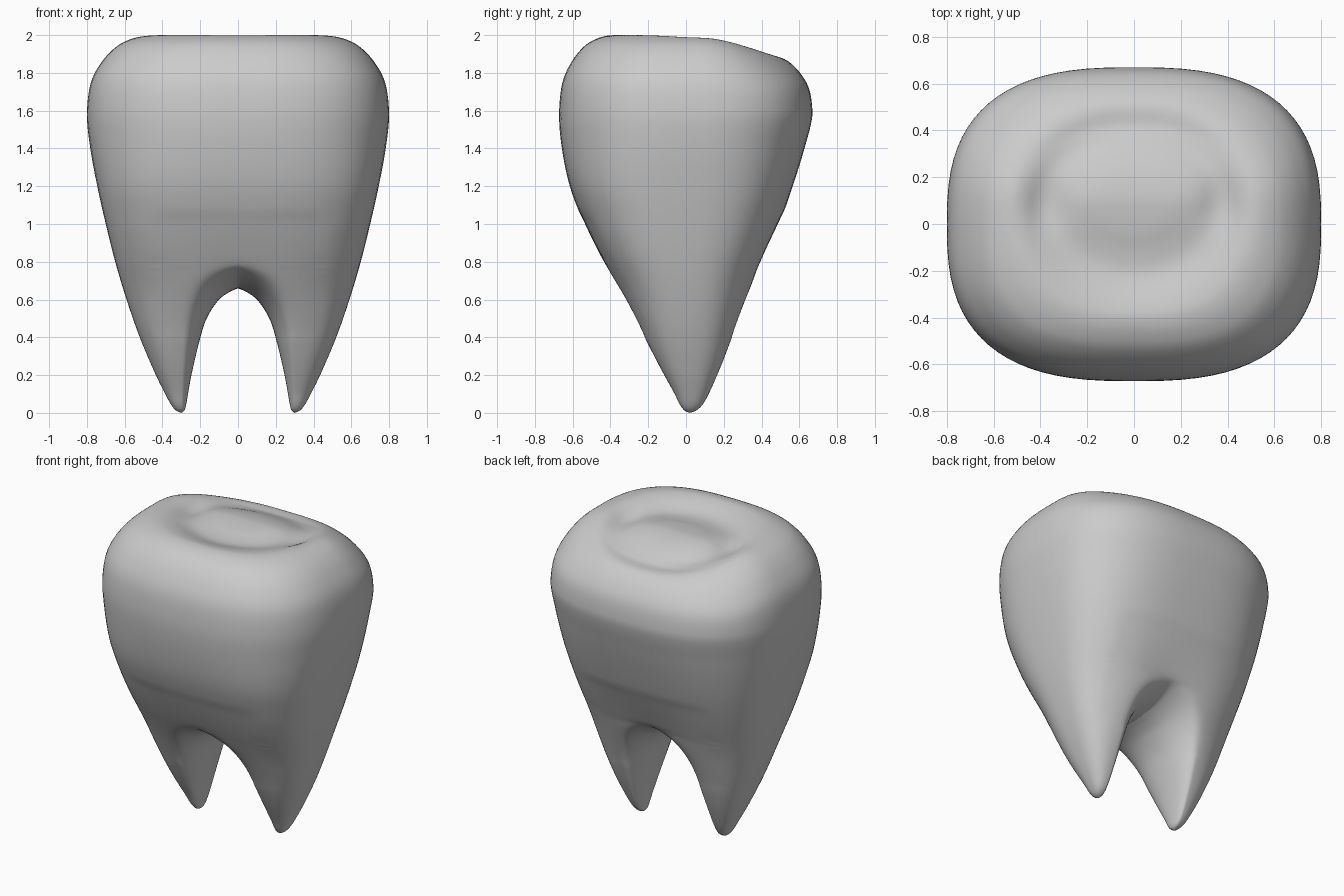
import bpy, bmesh, math

if "Cube" in bpy.data.objects:
    bpy.data.objects.remove(bpy.data.objects["Cube"])

ARC, INNER = 40, 28      # segments around the outer half and the inner root wall
FORK = 0.78              # height where the body splits into two roots


def curve(table, t):
    """Smooth interpolation through sorted (t, value) pairs."""
    n = len(table)
    if t <= table[0][0]:
        return table[0][1]
    if t >= table[-1][0]:
        return table[-1][1]
    i = max(k for k in range(n - 1) if table[k][0] <= t)

    def slope(k):
        a, b = table[max(k - 1, 0)], table[min(k + 1, n - 1)]
        return (b[1] - a[1]) / (b[0] - a[0])
    (t0, v0), (t1, v1) = table[i], table[i + 1]
    h = t1 - t0
    s = (t - t0) / h
    return ((2*s**3 - 3*s**2 + 1) * v0 + (s**3 - 2*s**2 + s) * h * slope(i)
            + (3*s**2 - 2*s**3) * v1 + (s**3 - s**2) * h * slope(i + 1))


# Silhouette profiles by height
SIDE = [(0, .30), (.01, .325), (.04, .352), (.1, .385), (.2, .435), (.4, .52), (.6, .59), (.8, .65),
        (1, .70), (1.2, .745), (1.4, .782), (1.58, .80), (1.76, .785)]
FRONT = [(0, .02), (.01, -.005), (.04, -.03), (.1, -.06), (.2, -.115), (.4, -.225), (.6, -.335),
         (.78, -.435), (.9, -.495), (1, -.54), (1.2, -.615), (1.4, -.657), (1.58, -.672), (1.76, -.657)]
BACK = [(0, .02), (.01, .05), (.04, .085), (.1, .12), (.2, .165), (.4, .25), (.6, .335), (.8, .415),
        (1, .495), (1.2, .565), (1.4, .627), (1.58, .67), (1.76, .665)]
# Root axis and arch by relative height below the fork
AXIS = [(0, .30), (.5, .292), (.7, .278), (.85, .235), (.93, .175), (.97, .11), (1, 0)]
ARCH = [(0, .30), (.02, .283), (.08, .273), (.3, .247), (.6, .20), (.76, .165), (.91, .10), (.97, .045), (1, 0)]
# Crown rounding: scale and height along the cap
CAP_S = [(-.12, .985), (0, 1), (.12, .975), (.24, .9), (.36, .8), (.46, .7), (.55, .6), (.64, .5), (1, 0)]
CAP_Z = [(-.12, 1.415), (0, 1.58), (.12, 1.745), (.24, 1.86), (.36, 1.942), (.46, 1.982), (.55, 2), (.64, 2), (1, 2)]


def power(v, e):
    return math.copysign(abs(v) ** e, v)


def smooth(a, b, v):
    v = min(max((v - a) / (b - a), 0), 1)
    return v * v * (3 - 2 * v)


def chew(x, y):
    """Depth of the groove ring, side pits and front slope of the biting surface."""
    r = math.hypot(x / .40, (y - .10) / .36)
    ring = math.exp(-((r - .92) / .27) ** 2)
    pits = math.exp(-((abs(x) - .38) / .09) ** 2 - ((y - .09) / .12) ** 2)
    front = smooth(.12, -.2, y) * smooth(1.1, .5, r)
    return .04 * ring + .025 * pits + .02 * smooth(1, .5, r) + .025 * front


def section(z):
    return curve(SIDE, z), curve(FRONT, z), curve(BACK, z), 2.4 + .5 * smooth(.1, 1, z) - .2 * smooth(1.1, 1.5, z)


def flank(x, z, own, back):
    """Depth factor of the wall: the body outline above, each root's own below."""
    side, n = section(z)[0], section(z)[3]
    body = max(1 - min(x / side, 1) ** n, 0) ** (1 / n)
    w = smooth(.2, FORK, z)
    dent = (.09 if back else .03) * math.exp(-(x / .17) ** 2) * smooth(1.1, .75, z) * w
    return w * body + (1 - w) * own - dent * own


def outer(z, axis, scale=1.0):
    """Half outline of the body or root on the +x side, front to back."""
    side, f, b, n = section(z)
    mid, rad = (f + b) / 2, (b - f) / 2
    pts = []
    for i in range(ARC + 1):
        a = math.pi * (i / ARC - .5)
        c = math.cos(a) if 0 < i < ARC else 0
        x = axis + (side - axis) * power(c, 2 / n)
        own = abs(math.sin(a)) ** (2 / n)
        y = mid + math.copysign(rad * flank(x, z, own, a > 0), a) if own > 1e-6 else mid
        pts.append((x * scale, y * scale, z))
    return pts


def inner(u):
    """Arch-side outline of a root, back to front, without its ends."""
    z, axis, arch = FORK * u, curve(AXIS, u), curve(ARCH, u)
    _, f, b, _ = section(z)
    pts = []
    for i in range(1, INNER):
        a = math.pi * (.5 - i / INNER)
        s = math.sin(a)
        saddle = .66 + (FORK - .66) * abs(s) ** 2.2
        depth = flank(axis, z, 1, s > 0)
        pts.append((axis - (axis - arch) * math.cos(a), (f + b) / 2 + (b - f) / 2 * s * depth, saddle * u))
    return pts


def bridge(bm, low, high, closed=False):
    n = len(low)
    for i in range(n if closed else n - 1):
        j = (i + 1) % n
        bm.faces.new((low[i], low[j], high[j], high[i]))


bm = bmesh.new()
ring = lambda pts: [bm.verts.new(p) for p in pts]

# Crown cap with the biting surface
steps = 50
rows = []
for k in range(steps - 1, 0, -1):
    t = k / steps
    s, h = curve(CAP_S, t), curve(CAP_Z, t)
    pts = []
    for x, y, _ in outer(1.58, 0, s):
        back = .088 * smooth(.08, .55, y) * (h - 1.58) / .42
        pts.append((x, y, h - back - chew(x, y) * smooth(.85, .6, s)))
    rows.append(ring(pts))
centre = bm.verts.new((0, 0, 2 - chew(0, 0)))
for i in range(ARC):
    bm.faces.new((centre, rows[0][i], rows[0][i + 1]))

# Body wall down to the fork
for k in range(29):
    rows.append(ring(outer(1.58 + (FORK - 1.58) * k / 28, 0)))
for high, low in zip(rows, rows[1:]):
    bridge(bm, low, high)

# Root, lofted as closed rings from the fork to a rounded tip
loop = rows[-1] + ring(inner(1))
levels = 40
for k in range(1, levels):
    u = .5 + .5 * math.cos(math.pi * k / levels)
    nxt = ring(outer(FORK * u, curve(AXIS, u)) + inner(u))
    bridge(bm, nxt, loop, True)
    loop = nxt
tip = bm.verts.new((.30, .02, 0))
for i in range(len(loop)):
    bm.faces.new((loop[(i + 1) % len(loop)], loop[i], tip))

# Mirror the half to make both roots
geom = bm.verts[:] + bm.edges[:] + bm.faces[:]
bmesh.ops.mirror(bm, geom=geom, axis='X', merge_dist=.0005)
bmesh.ops.remove_doubles(bm, verts=bm.verts, dist=.0003)
# Soften the fork lip
near = [v for v in bm.verts if .4 < v.co.z < 1.05 and abs(v.co.x) < .45 and abs(v.co.y) > .12]
for _ in range(14):
    bmesh.ops.smooth_vert(bm, verts=near, factor=.5, use_axis_x=True, use_axis_y=True, use_axis_z=True)
bmesh.ops.recalc_face_normals(bm, faces=bm.faces)

mesh = bpy.data.meshes.new("molar_tooth")
bm.to_mesh(mesh)
bm.free()
tooth = bpy.data.objects.new("molar_tooth", mesh)
bpy.context.collection.objects.link(tooth)
mesh.polygons.foreach_set("use_smooth", [True] * len(mesh.polygons))

enamel = bpy.data.materials.new("grey_enamel")
enamel.diffuse_color = (.6, .6, .6, 1)
enamel.use_nodes = True
enamel.node_tree.nodes["Principled BSDF"].inputs["Base Color"].default_value = enamel.diffuse_color
mesh.materials.append(enamel)
